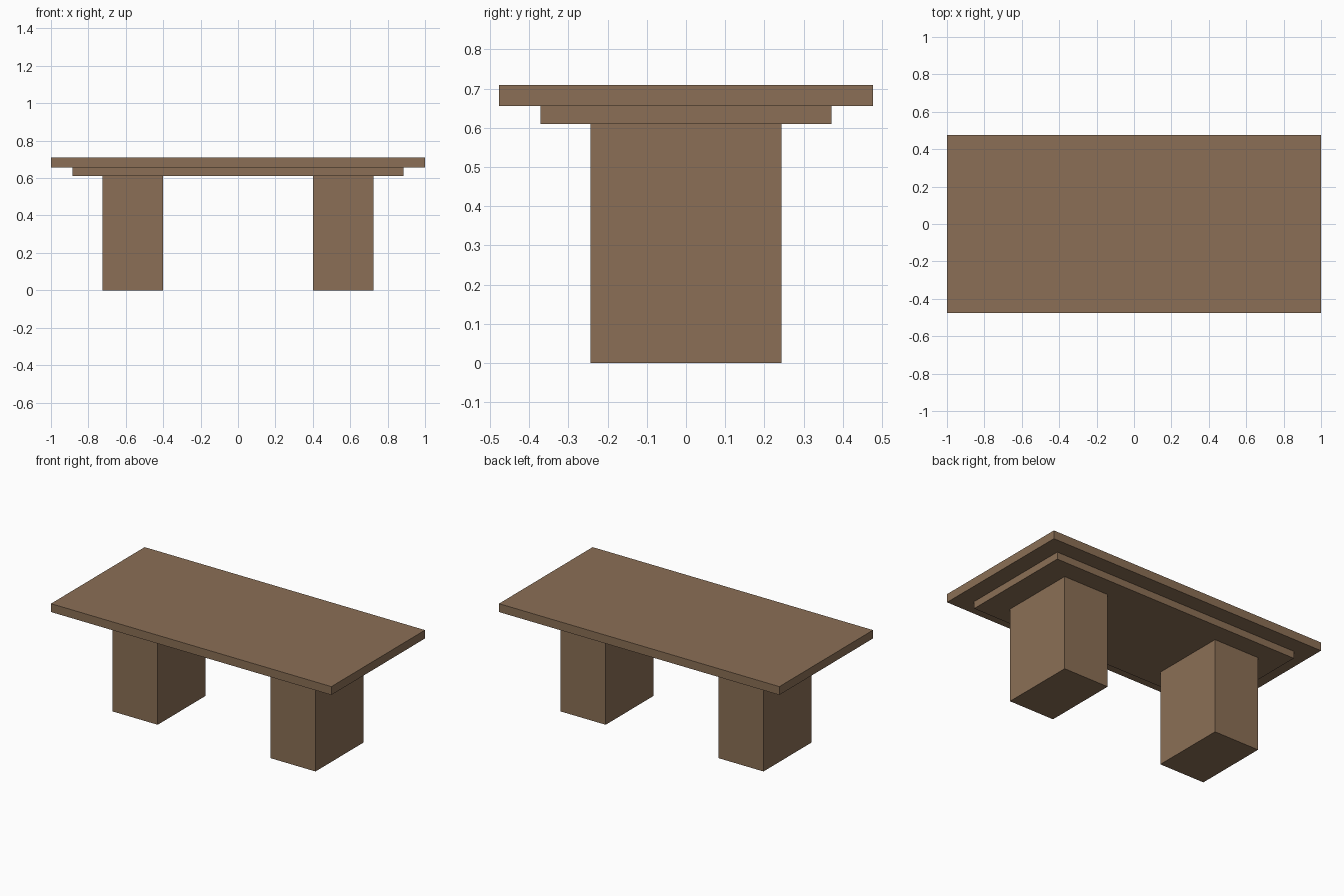
import bpy

# Remove the default cube
cube = bpy.data.objects.get("Cube")
if cube:
    bpy.data.objects.remove(cube, do_unlink=True)

# Single wood colour
wood = bpy.data.materials.new("brown_wood")
wood.use_nodes = True
colour = (0.258, 0.159, 0.092, 1.0)
wood.diffuse_color = colour
wood.node_tree.nodes["Principled BSDF"].inputs["Base Color"].default_value = colour


def block(name, x, half_x, half_y, bottom, top):
    """Flat-sided box centred on y = 0 between two heights."""
    bpy.ops.mesh.primitive_cube_add(size=2, location=(x, 0, (bottom + top) / 2))
    obj = bpy.context.object
    obj.name = obj.data.name = name
    obj.scale = (half_x, half_y, (top - bottom) / 2)
    bpy.ops.object.transform_apply(location=False, rotation=False, scale=True)
    obj.data.materials.append(wood)
    return obj


LEG_TOP, APRON_TOP, TABLE_TOP = 0.61, 0.656, 0.71

# Slab and the smaller panel stepped in beneath it
block("tabletop", 0, 1.0, 0.477, APRON_TOP, TABLE_TOP)
block("under_panel", 0, 0.886, 0.371, LEG_TOP, APRON_TOP)

# Pair of broad pedestal legs
for name, side in (("left_pedestal", 1), ("right_pedestal", -1)):
    block(name, side * 0.563, 0.161, 0.244, 0, LEG_TOP)
